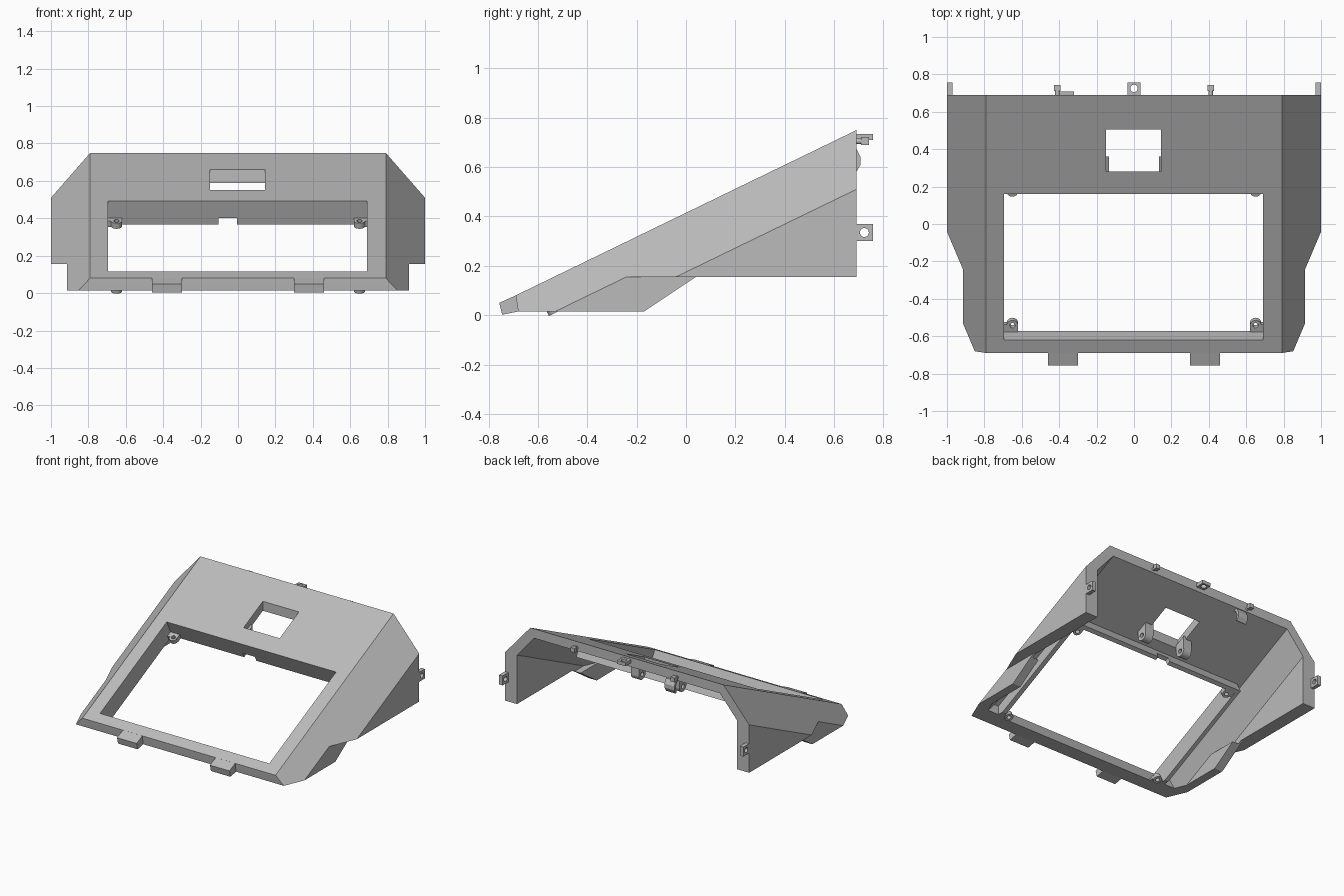
import bpy, bmesh, math
from mathutils import Matrix, Vector

if "Cube" in bpy.data.objects:
    bpy.data.objects.remove(bpy.data.objects["Cube"], do_unlink=True)

grey = bpy.data.materials.new("plain grey")
grey.use_nodes = True
grey.diffuse_color = (0.5, 0.5, 0.5, 1)
grey.node_tree.nodes["Principled BSDF"].inputs["Base Color"].default_value = (0.5, 0.5, 0.5, 1)

RISE = 0.485      # slope of the top panel
LEVEL = 0.415     # height of the top panel at y = 0
FRONT, BACK = -0.69, 0.69
STEP, FLOOR = 0.155, 0.015
# slope frame: x across, y up the panel, z out of the panel
PANEL = Matrix.Translation((0, FRONT, LEVEL + RISE * FRONT)) @ Matrix.Rotation(math.atan(RISE), 4, 'X')


def finish(name, bm):
    bmesh.ops.recalc_face_normals(bm, faces=bm.faces)
    mesh = bpy.data.meshes.new(name)
    bm.to_mesh(mesh)
    bm.free()
    mesh.materials.append(grey)
    ob = bpy.data.objects.new(name, mesh)
    bpy.context.collection.objects.link(ob)
    return ob


def loft(name, a, b, clips=()):
    """Solid between two matching outlines, trimmed by planes (point, outward normal)."""
    bm = bmesh.new()
    va, vb = [bm.verts.new(p) for p in a], [bm.verts.new(p) for p in b]
    bm.faces.new(va)
    bm.faces.new(vb)
    for i in range(len(a)):
        j = (i + 1) % len(a)
        bm.faces.new((va[i], va[j], vb[j], vb[i]))
    for point, normal in clips:
        cut = bmesh.ops.bisect_plane(bm, geom=bm.verts[:] + bm.edges[:] + bm.faces[:],
                                     plane_co=point, plane_no=normal, clear_outer=True)
        rim = [e for e in cut["geom_cut"] if isinstance(e, bmesh.types.BMEdge)]
        if rim:
            bmesh.ops.holes_fill(bm, edges=rim)
    return finish(name, bm)


def hull(name, half, y0, y1, clips):
    """Mirrored section (x, drop below panel) swept along the slope."""
    section = half + [(-x, d) for x, d in reversed(half)]
    ends = [[(x, y, LEVEL + RISE * y + d) for x, d in section] for y in (y0, y1)]
    return loft(name, *ends, clips)


def side_plate(name, x0, x1, outline):
    return loft(name, *[[(x, y, z) for y, z in outline] for x in (x0, x1)])


def box(name, lo, hi, matrix=Matrix(), clips=()):
    corners = [(lo[0], lo[1]), (hi[0], lo[1]), (hi[0], hi[1]), (lo[0], hi[1])]
    ends = [[matrix @ Vector((x, y, z)) for x, y in corners] for z in (lo[2], hi[2])]
    return loft(name, *ends, clips)


def rod(name, centre, radius, depth, axis='Z', matrix=Matrix()):
    turn = {'X': Matrix.Rotation(math.pi / 2, 4, 'Y'), 'Z': Matrix(),
            'Y': Matrix.Rotation(math.pi / 2, 4, 'X')}[axis]
    bm = bmesh.new()
    bmesh.ops.create_cone(bm, cap_ends=True, segments=24, radius1=radius, radius2=radius,
                          depth=depth, matrix=matrix @ Matrix.Translation(centre) @ turn)
    return finish(name, bm)


def combine(ob, other, operation):
    mod = ob.modifiers.new("join", 'BOOLEAN')
    mod.operation, mod.object, mod.solver = operation, other, 'EXACT'
    graph = bpy.context.evaluated_depsgraph_get()
    mesh = bpy.data.meshes.new_from_object(ob.evaluated_get(graph))
    ob.modifiers.clear()
    ob.data = mesh
    bpy.data.objects.remove(other, do_unlink=True)
    return ob


def below(z):
    return ((0, 0, z), (0, 0, -1))


def within(x):
    return [((x, 0, 0), (1, 0, 0)), ((-x, 0, 0), (-1, 0, 0))]


# outer body: broad upper hull and narrower lower skirt
outer = [(0.79, 0), (1, -0.24), (1, -1.5)]
front_cut = ((0, FRONT, 0.08), (0, -0.065, -0.01))
shell = hull("sloped_shell", outer, FRONT, BACK, [below(STEP), ((0, 0, 0.737), (0, 0, 1))])
skirt = hull("skirt", outer, FRONT, BACK,
             [below(FLOOR), front_cut, ((0, 0.04, STEP), (0, 0.14, -0.21))] + within(0.915))
combine(shell, skirt, 'UNION')

# hollow underside
inner = [(0.76, -0.07), (0.9, -0.232), (0.9, -1.5)]
combine(shell, hull("cavity", inner, -0.55, 1, [below(0.14)]), 'DIFFERENCE')
combine(shell, hull("cavity_low", inner, -0.55, 1, within(0.85)), 'DIFFERENCE')

# deep frame round the large opening, then the opening and its cable notch
combine(shell, box("window_frame", (-0.725, 0.04, -0.14), (0.725, 0.975, -0.03), PANEL,
                   [below(FLOOR)]), 'UNION')
combine(shell, box("window_cut", (-0.695, 0.078, -0.5), (0.69, 0.945, 0.2), PANEL), 'DIFFERENCE')
combine(shell, box("notch_cut", (-0.105, 0.9, -0.2), (-0.005, 1.0, -0.1), PANEL), 'DIFFERENCE')
combine(shell, box("small_window_cut", (-0.15, 0.28, 0.3), (0.145, 0.505, 1)), 'DIFFERENCE')

# front tabs
for side, word in ((-1, "right"), (1, "left")):
    side_plate(word + "_front_tab", side * 0.3, side * 0.46,
               [(-0.757, 0.05), (-0.69, 0.08), (-0.66, 0.07), (-0.68, 0.015), (-0.745, 0.002)])

    # screw lugs inside the window corners
    for v, inward, end in ((0.115, 1, "lower"), (0.91, -1, "upper")):
        x0, x1 = sorted((side * 0.62, side * 0.705))
        y0, y1 = sorted((v - inward * 0.05, v + inward * 0.005))
        name = f"{word}_{end}_corner_lug"
        lug = box(name, (x0, y0, -0.135), (x1, y1, -0.1), PANEL, [below(FLOOR)])
        combine(lug, rod("round", (side * 0.65, v, -0.1175), 0.03, 0.033, 'Z', PANEL), 'UNION')
        combine(lug, rod("hole", (side * 0.65, v, -0.1175), 0.014, 0.2, 'Z', PANEL), 'DIFFERENCE')

    # pivot lugs beside the small window
    lug = side_plate(word + "_pivot_lug", side * 0.133, side * 0.2,
                     [(0.28, 0.50), (0.36, 0.54), (0.36, 0.44), (0.28, 0.44)])
    combine(lug, rod("round", (side * 0.1665, 0.32, 0.44), 0.04, 0.065, 'X'), 'UNION')
    combine(lug, rod("hole", (side * 0.1665, 0.32, 0.44), 0.016, 0.3, 'X'), 'DIFFERENCE')

    # rear side lugs
    x0, x1 = sorted((side * 0.97, side * 0.999))
    lug = box(word + "_rear_lug", (x0, 0.68, 0.3), (x1, 0.757, 0.37))
    combine(lug, rod("hole", (side * 0.98, 0.723, 0.335), 0.018, 0.2, 'X'), 'DIFFERENCE')

    # rear pegs with wider heads
    peg = rod(word + "_rear_peg", (side * 0.41, 0.705, 0.705), 0.012, 0.06, 'Y')
    combine(peg, box("head", (side * 0.41 - 0.017, 0.71, 0.69), (side * 0.41 + 0.017, 0.742, 0.722)),
            'UNION')

# rear centre lug
centre = box("rear_centre_lug", (-0.034, 0.67, 0.71), (0.034, 0.757, 0.735))
combine(centre, rod("hole", (0, 0.725, 0.72), 0.02, 0.2), 'DIFFERENCE')

# curved spring leaf under the rear edge
side_plate("spring_leaf", -0.4, -0.32,
           [(0.66, 0.69), (0.69, 0.675), (0.708, 0.64), (0.708, 0.61), (0.69, 0.58),
            (0.68, 0.585), (0.692, 0.625), (0.68, 0.655), (0.65, 0.67)])

# crisp edges, smooth round parts
bpy.ops.object.select_all(action='DESELECT')
for ob in bpy.context.collection.objects:
    if ob.type == 'MESH':
        ob.select_set(True)
        bpy.context.view_layer.objects.active = ob
bpy.ops.object.shade_smooth_by_angle(angle=math.radians(25))
